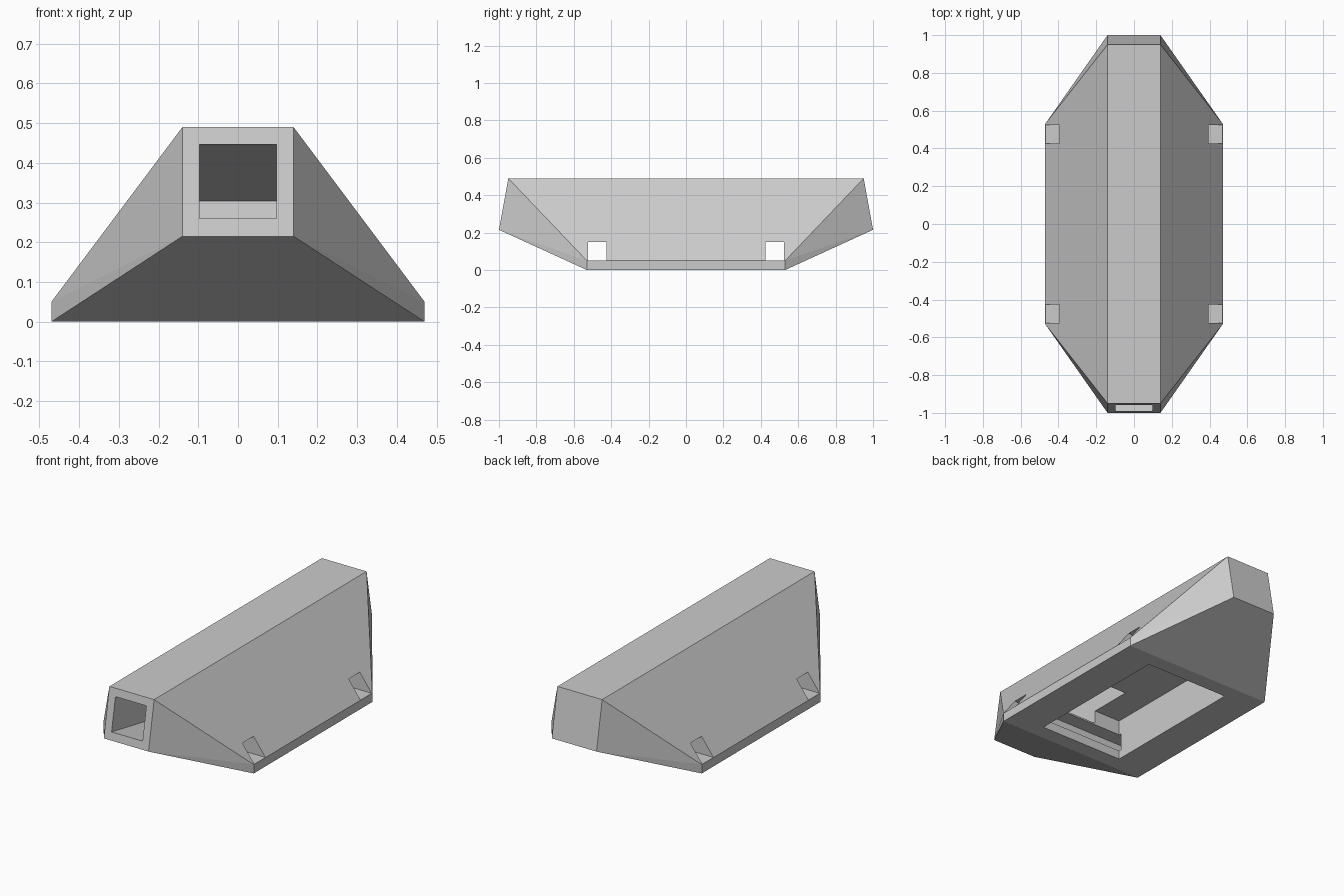
import bpy
import bmesh
import math
from mathutils import Matrix, Vector

old = bpy.data.objects.get("Cube")
if old:
    bpy.data.objects.remove(old, do_unlink=True)

grey = bpy.data.materials.new("plain_grey")
grey.use_nodes = True
colour = (0.6, 0.6, 0.6, 1)
grey.diffuse_color = colour
grey.node_tree.nodes["Principled BSDF"].inputs["Base Color"].default_value = colour


def add_object(name, bm):
    bmesh.ops.recalc_face_normals(bm, faces=bm.faces)
    mesh = bpy.data.meshes.new(name)
    bm.to_mesh(mesh)
    bm.free()
    mesh.materials.append(grey)
    obj = bpy.data.objects.new(name, mesh)
    bpy.context.collection.objects.link(obj)
    return obj


def cut_box(body, name, low, high, matrix=Matrix()):
    """Subtract a box, given by two corners and an optional placement."""
    low, high = Vector(low), Vector(high)
    bm = bmesh.new()
    bmesh.ops.create_cube(bm, size=1)
    for v in bm.verts:
        v.co = matrix @ ((low + high) / 2 + v.co * (high - low))
    cutter = add_object(name, bm)
    cutter.hide_render = True
    mod = body.modifiers.new(name, "BOOLEAN")
    mod.operation = "DIFFERENCE"
    mod.solver = "EXACT"
    mod.object = cutter
    bpy.context.view_layer.objects.active = body
    bpy.ops.object.modifier_apply(modifier=name)
    bpy.data.objects.remove(cutter, do_unlink=True)


# Faceted body: one quarter of its corners, mirrored both ways
corners = [(0.14, 0.95, 0.49), (0.14, 1.0, 0.215), (0.47, 0.53, 0.05), (0.47, 0.53, 0)]
bm = bmesh.new()
for x, y, z in corners:
    for sx in (-1, 1):
        for sy in (-1, 1):
            bm.verts.new((sx * x, sy * y, z))
bmesh.ops.convex_hull(bm, input=bm.verts)
bmesh.ops.dissolve_limit(bm, angle_limit=math.radians(1), verts=bm.verts, edges=bm.edges)
body = add_object("body", bm)

# Open pocket in the underside
cut_box(body, "bottom_pocket", (-0.265, -0.44, -0.1), (0.265, 0.44, 0.235))

# Square strap slots straight through the width, and sloping end channels
tilt = math.atan2(0.05, 0.275)
for sign, end in ((1, "front"), (-1, "back")):
    y1, y2 = sorted((-0.525 * sign, -0.425 * sign))
    cut_box(body, end + "_strap_slot", (-0.6, y1, 0.0505), (0.6, y2, 0.15))
    turn = Matrix.Rotation(0 if sign == 1 else math.pi, 4, "Z")
    place = turn @ Matrix.Translation((0, -0.975, 0.353)) @ Matrix.Rotation(-tilt, 4, "X")
    cut_box(body, end + "_channel", (-0.097, -0.1, -0.095), (0.097, 0.795, 0.095), place)
